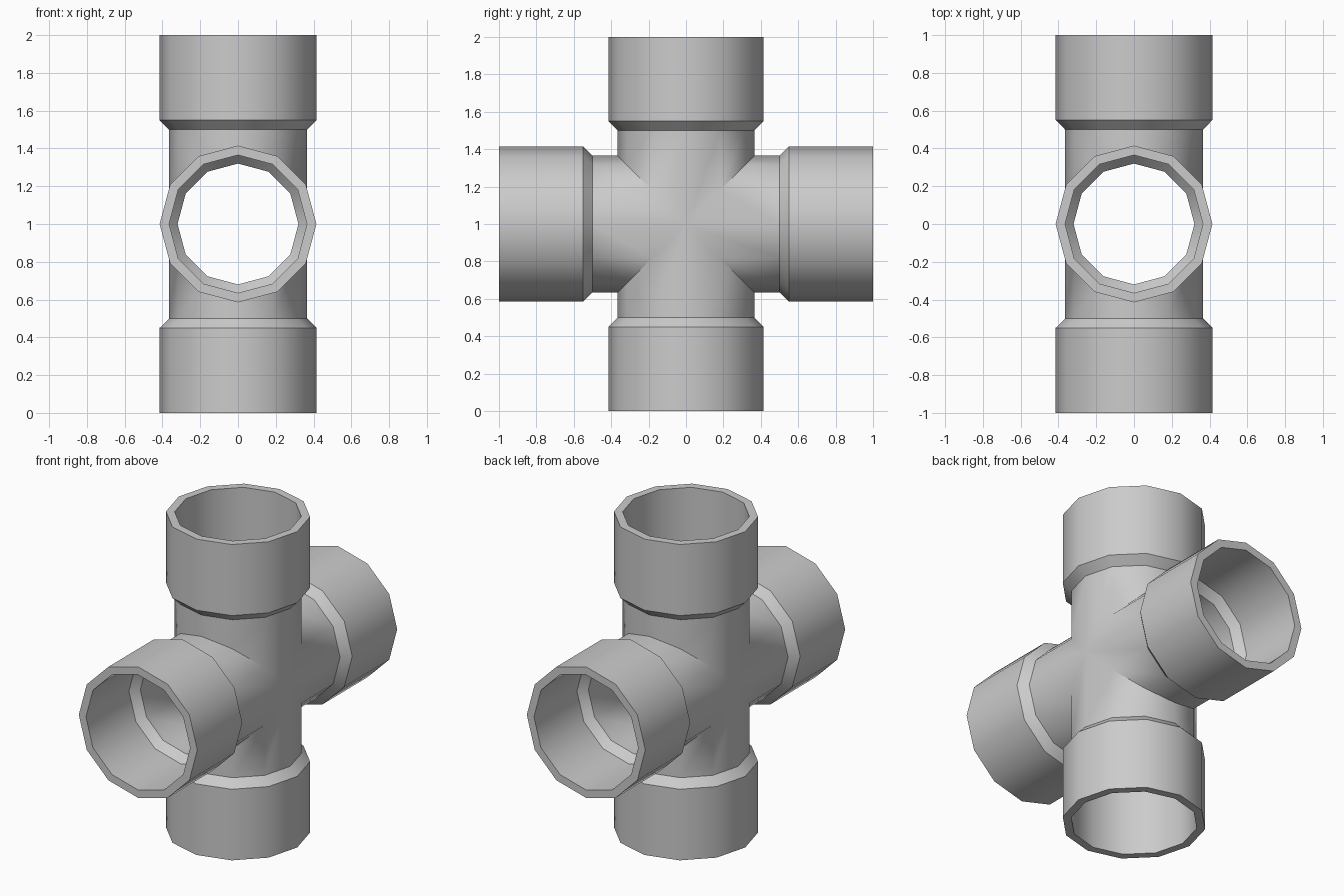
import bpy, bmesh
from math import sin, cos, pi
from mathutils import Matrix

if "Cube" in bpy.data.objects:
    bpy.data.objects.remove(bpy.data.objects["Cube"])

SIDES = 12
# (radius, distance along arm); None = mitre where the arms meet
PROFILE = [(0.365, None), (0.365, 0.5), (0.415, 0.55), (0.415, 1.0),
           (0.365, 1.0), (0.365, 0.57), (0.32, 0.52), (0.32, None)]


def add_arm(bm, turn):
    """One hollow socketed arm, turned about x from straight up."""
    rot = Matrix.Translation((0, 0, 1)) @ Matrix.Rotation(turn, 4, 'X')
    rings = []
    for r, d in PROFILE:
        ring = []
        for i in range(SIDES):
            a = 2 * pi * i / SIDES
            x, y = r * cos(a), r * sin(a)
            ring.append(bm.verts.new(rot @ Matrix.Translation((x, y, abs(y) if d is None else d)).translation))
        rings.append(ring)
    for lo, hi in zip(rings, rings[1:]):
        for i in range(SIDES):
            j = (i + 1) % SIDES
            bm.faces.new((lo[i], lo[j], hi[j], hi[i]))


# Four-way pipe cross: up, down, front, back
bm = bmesh.new()
for k in range(4):
    add_arm(bm, k * pi / 2)
bmesh.ops.remove_doubles(bm, verts=bm.verts, dist=0.0005)
bmesh.ops.recalc_face_normals(bm, faces=bm.faces)
mesh = bpy.data.meshes.new("pipe_cross")
bm.to_mesh(mesh)
bm.free()
pipe = bpy.data.objects.new("pipe_cross", mesh)
bpy.context.collection.objects.link(pipe)

# Round walls smooth, steps and mitres sharp
bpy.context.view_layer.objects.active = pipe
pipe.select_set(True)
bpy.ops.object.shade_smooth_by_angle(angle=0.6)
